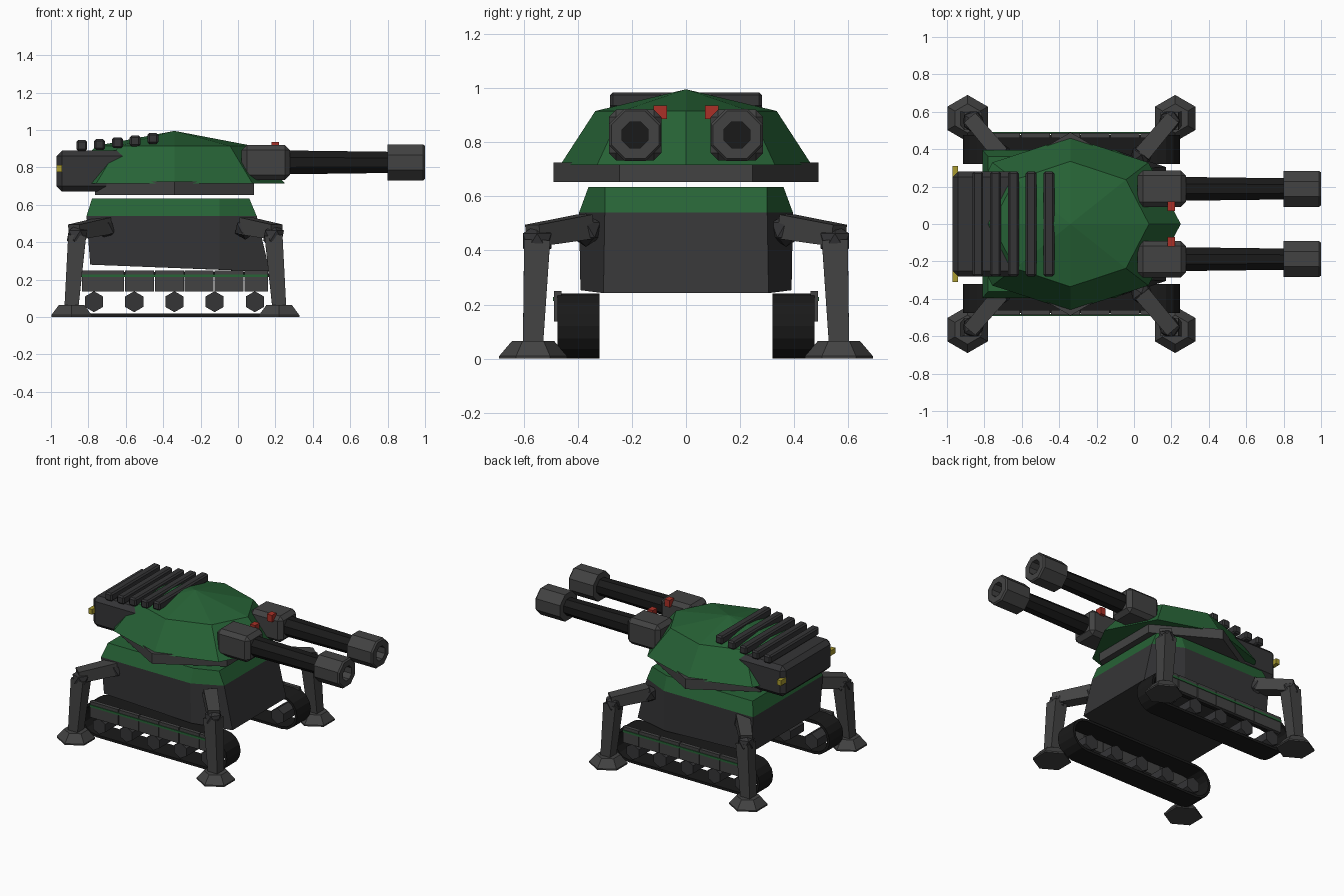
import bpy, bmesh
from math import pi, cos, sin
from mathutils import Vector

if "Cube" in bpy.data.objects:
    bpy.data.objects.remove(bpy.data.objects["Cube"])


def mat(name, c):
    m = bpy.data.materials.new(name)
    m.diffuse_color = (*c, 1)
    m.use_nodes = True
    m.node_tree.nodes["Principled BSDF"].inputs["Base Color"].default_value = m.diffuse_color
    return m


GREEN = mat("green_paint", (0.02, 0.125, 0.037))
GREY = mat("dark_grey", (0.055, 0.055, 0.055))
HULL = mat("hull_grey", (0.035, 0.035, 0.037))
BLACK = mat("black_metal", (0.01, 0.01, 0.01))
RED = mat("red", (0.4, 0.03, 0.02))
YELLOW = mat("yellow", (0.4, 0.33, 0.03))
CX = -0.335  # centre of the vehicle body along x


def finish(bm, name, m):
    bmesh.ops.recalc_face_normals(bm, faces=bm.faces)
    me = bpy.data.meshes.new(name)
    bm.to_mesh(me)
    bm.free()
    ob = bpy.data.objects.new(name, me)
    bpy.context.collection.objects.link(ob)
    me.materials.append(m)
    return ob


def loft(name, rings, m, caps=True, closed=False):
    """Skin a list of rings that share a point count."""
    bm = bmesh.new()
    vs = [[bm.verts.new(p) for p in r] for r in rings]
    pairs = list(zip(vs, vs[1:])) + ([(vs[-1], vs[0])] if closed else [])
    for a, b in pairs:
        for i in range(len(a)):
            j = (i + 1) % len(a)
            bm.faces.new((a[i], a[j], b[j], b[i]))
    if caps and not closed:
        bm.faces.new(vs[0])
        bm.faces.new(vs[-1])
    return finish(bm, name, m)


def ring_z(x, y, z, rx, ry, n, rot=0.0):
    return [(x + rx * cos(rot + 2 * pi * i / n), y + ry * sin(rot + 2 * pi * i / n), z) for i in range(n)]


def ring_x(x, y, z, r, n, rot=0.0):
    return [(x, y + r * cos(rot + 2 * pi * i / n), z + r * sin(rot + 2 * pi * i / n)) for i in range(n)]


def box(name, x, y, z, m, bevel=0.0):
    bm = bmesh.new()
    bmesh.ops.create_cube(bm, size=1)
    for v in bm.verts:
        v.co = [(a + b) / 2 + c * (b - a) for (a, b), c in zip((x, y, z), v.co)]
    if bevel:
        bmesh.ops.bevel(bm, geom=bm.edges[:], offset=bevel, segments=1, affect='EDGES')
    return finish(bm, name, m)


def beam(name, p, q, w0, w1, m):
    """Tapered square beam between two points."""
    p, q = Vector(p), Vector(q)
    d = (q - p).normalized()
    up = Vector((0, 0, 1)) if abs(d.z) < 0.8 else Vector((1, 0, 0))
    u = d.cross(up).normalized()
    v = d.cross(u)
    sq = ((1, 1), (-1, 1), (-1, -1), (1, -1))
    return loft(name, [[c + (u * a + v * b) * w / 2 for a, b in sq] for c, w in ((p, w0), (q, w1))], m)


def ball(name, c, r, m):
    bm = bmesh.new()
    bmesh.ops.create_icosphere(bm, subdivisions=1, radius=r)
    bmesh.ops.translate(bm, verts=bm.verts, vec=c)
    return finish(bm, name, m)


# Hull: narrowed front corners, sloping underside, green deck
def plan(rear, mid, front, half, fhalf, zr, zm, zf):
    right = [(rear, -half, zr), (mid, -half, zm), (front, -fhalf, zf)]
    return right + [(x, -y, z) for x, y, z in reversed(right)]


deck_edge = plan(-0.81, -0.10, 0.10, 0.395, 0.30, 0.54, 0.54, 0.54)
loft("hull", [plan(-0.79, -0.10, 0.17, 0.39, 0.305, 0.28, 0.253, 0.242), deck_edge], HULL)
loft("hull_deck", [deck_edge, plan(-0.78, -0.10, 0.06, 0.36, 0.30, 0.635, 0.635, 0.635)], GREEN)

# Turret: hexagonal skirt and octagonal dome
loft("turret_skirt", [ring_z(-0.34, 0, z, 0.49, 0.49, 6, pi / 6) for z in (0.653, 0.725)], GREY)
loft("turret_dome", [ring_z(-0.34, 0, 0.715, 0.59, 0.465, 8),
                     ring_z(-0.34, 0, 0.915, 0.42, 0.335, 8),
                     ring_z(-0.34, 0, 0.995, 0.001, 0.001, 8)], GREEN)

# Engine box with louvre bars on the turret rear
box("engine_box", (-0.97, -0.45), (-0.28, 0.28), (0.67, 0.89), HULL, 0.03)
for i, z in enumerate((0.918, 0.922, 0.932, 0.942, 0.955)):
    x = -0.835 + 0.095 * i
    box(f"louvre_{i}", (x - 0.029, x + 0.029), (-0.28, 0.28), (z - 0.029, z + 0.029), HULL, 0.01)

for s, side in ((-1, "right"), (1, "left")):
    # Gun: mount, barrel, hollow muzzle, sight
    gy, gz, o = 0.188 * s, 0.827, pi / 8
    box(f"gun_mount_{side}", (0.02, 0.278), sorted((gy - 0.097, gy + 0.097)), (0.733, 0.92), GREY, 0.027)
    loft(f"barrel_{side}", [ring_x(0.25, gy, gz, 0.069, 8, o), ring_x(0.90, gy, gz, 0.06, 8, o)], BLACK)
    loft(f"muzzle_{side}", [ring_x(x, gy, gz, r, 8, o) for x, r in
                            ((0.80, 0.055), (0.80, 0.104), (0.99, 0.104), (1.0, 0.095), (1.0, 0.052), (0.86, 0.052))],
         GREY, closed=True)
    box(f"sight_{side}", (0.18, 0.22), sorted((0.07 * s, 0.12 * s)), (0.885, 0.935), RED)
    box(f"rear_light_{side}", (-0.97, -0.94), sorted((0.25 * s, 0.31 * s)), (0.775, 0.812), YELLOW)

    # Track: thin hollow band around a stadium path
    def stadium(r, y):
        pts = []
        for cx, a0 in ((0.125, -pi / 2), (-0.795, pi / 2)):
            pts += [(cx + r * cos(a0 + pi * i / 8), y, 0.12 + r * sin(a0 + pi * i / 8)) for i in range(9)]
        return pts
    y0, y1 = 0.32 * s, 0.475 * s
    loft(f"track_{side}", [stadium(0.12, y0), stadium(0.12, y1), stadium(0.102, y1), stadium(0.102, y0)],
         BLACK, closed=True)
    for i in range(5):
        c = (-0.77 + 0.215 * i, 0.082)
        loft(f"road_wheel_{side}_{i}", [[(c[0] + 0.056 * sin(pi * k / 3), y, c[1] + 0.056 * cos(pi * k / 3))
                                         for k in range(6)] for y in (y0, y1)], HULL)

    # Side panels with a green stripe
    for i in range(6):
        x = -0.765 + 0.16 * i - (0.07 if i == 0 else 0)
        box(f"track_panel_{side}_{i}", (x, -0.61 + 0.16 * i - (0 if i < 5 else 0.03)),
            sorted((0.46 * s, 0.487 * s)), (0.137, 0.25), GREY)
    box(f"panel_stripe_{side}", (-0.835, 0.16), sorted((0.48 * s, 0.492 * s)), (0.213, 0.228), GREEN)

    # Stabiliser legs
    for e, end in ((-1, "rear"), (1, "front")):
        n = f"{end}_{side}"
        hip = (CX + e * 0.375, 0.37 * s, 0.475)
        knee = (CX + e * 0.525, 0.55 * s, 0.435)
        ankle = (CX + e * 0.555, 0.565 * s, 0.06)
        ball(f"hip_{n}", hip, 0.062, HULL)
        ball(f"knee_{n}", knee, 0.062, HULL)
        beam(f"thigh_{n}", (hip[0], hip[1], 0.488), (knee[0] + e * 0.015, knee[1] + s * 0.015, 0.455), 0.09, 0.08, GREY)
        beam(f"shin_{n}", knee, ankle, 0.096, 0.075, GREY)
        loft(f"foot_{n}", [ring_z(ankle[0], ankle[1], z, r, r, 6, pi / 6)
                           for z, r in ((0, 0.125), (0.01, 0.125), (0.065, 0.078))], GREY)
